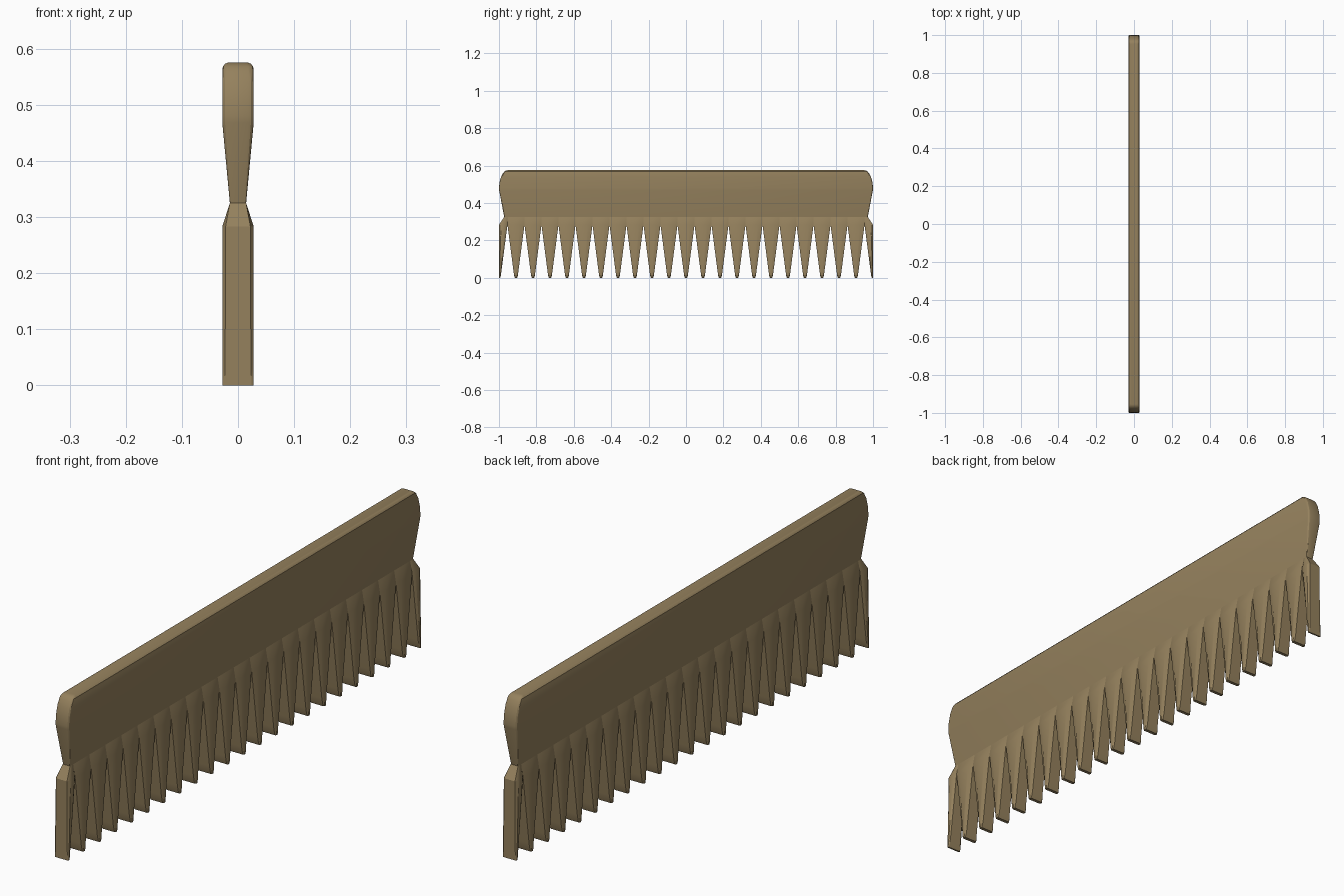
import bpy, bmesh, math

if "Cube" in bpy.data.objects:
    bpy.data.objects.remove(bpy.data.objects["Cube"])

tan = bpy.data.materials.new("tan_horn")
tan.diffuse_color = (0.30, 0.22, 0.11, 1)
tan.use_nodes = True
tan.node_tree.nodes["Principled BSDF"].inputs["Base Color"].default_value = tan.diffuse_color


def loft(bm, rings, cap_first=False, cap_last=False, skip=()):
    """Bridge rings of points; skip lists side indices left open in the first band."""
    loops = [[bm.verts.new(p) for p in r] for r in rings]
    n = len(loops[0])
    for k in range(len(loops) - 1):
        a, b = loops[k], loops[k + 1]
        for i in range(n):
            if k == 0 and i in skip:
                continue
            j = (i + 1) % n
            bm.faces.new((a[i], a[j], b[j], b[i]))
    if cap_first:
        bm.faces.new(loops[0])
    if cap_last:
        bm.faces.new(loops[-1])


def finish(bm, name):
    bmesh.ops.recalc_face_normals(bm, faces=bm.faces)
    mesh = bpy.data.meshes.new(name)
    bm.to_mesh(mesh)
    bm.free()
    mesh.materials.append(tan)
    ob = bpy.data.objects.new(name, mesh)
    bpy.context.collection.objects.link(ob)
    bpy.ops.object.select_all(action='DESELECT')
    ob.select_set(True)
    bpy.context.view_layer.objects.active = ob
    bpy.ops.object.shade_smooth_by_angle(angle=math.radians(25))
    return ob


def rounded_rect(z, hx, hy, r):
    pts = []
    for sx, sy, start in ((1, 1, 0), (-1, 1, 90), (-1, -1, 180), (1, -1, 270)):
        for s in range(4):
            a = math.radians(start + 30 * s)
            pts.append((sx * (hx - r) + r * math.cos(a),
                        sy * (hy - r) + r * math.sin(a), z))
    return pts


# Spine: thick rounded top tapering to a thin neck
bm = bmesh.new()
spine = [(0.575, 0.018, 0.955, 0.006), (0.573, 0.023, 0.963, 0.008),
         (0.568, 0.027, 0.971, 0.009), (0.560, 0.028, 0.978, 0.010),
         (0.540, 0.028, 0.989, 0.010), (0.510, 0.028, 0.997, 0.010),
         (0.480, 0.028, 1.000, 0.010), (0.468, 0.028, 0.999, 0.010),
         (0.325, 0.0145, 0.972, 0.003)]
loft(bm, [rounded_rect(*s) for s in spine], cap_first=True)
finish(bm, "spine")


def tooth_ring(z, hx, y0, y1, c):
    m = (y1 - y0) * 0.25
    e = hx - c
    return [(e, y1, z), (hx, y1 - m, z), (hx, y0 + m, z), (e, y0, z),
            (-e, y0, z), (-hx, y0 + m, z), (-hx, y1 - m, z), (-e, y1, z)]


# Teeth: flare out of the neck, then narrow to blunt tips
PITCH = 1 / 11
H = PITCH / 2
levels = [(0.325, 0.0145, H, 0.0), (0.283, 0.028, H, 0.006),
          (0.03, 0.028, 0.0125, 0.005), (0.01, 0.028, 0.0095, 0.004),
          (0.0, 0.0275, 0.006, 0.003)]
bm = bmesh.new()
for i in range(-10, 11):
    y = i * PITCH
    loft(bm, [tooth_ring(z, hx, y - w, y + w, c) for z, hx, w, c in levels],
         cap_last=True, skip=(3, 7))
finish(bm, "teeth")

# Half teeth closing both ends
bm = bmesh.new()
for side in (1, -1):
    rings = []
    for k, (z, hx, w, c) in enumerate(levels):
        inner, outer = side * (1 - w), side * (0.972 if k == 0 else 1.0)
        rings.append(tooth_ring(z, hx, min(inner, outer), max(inner, outer), c))
    loft(bm, rings, cap_last=True, skip=(3,) if side > 0 else (7,))
finish(bm, "end_teeth")
